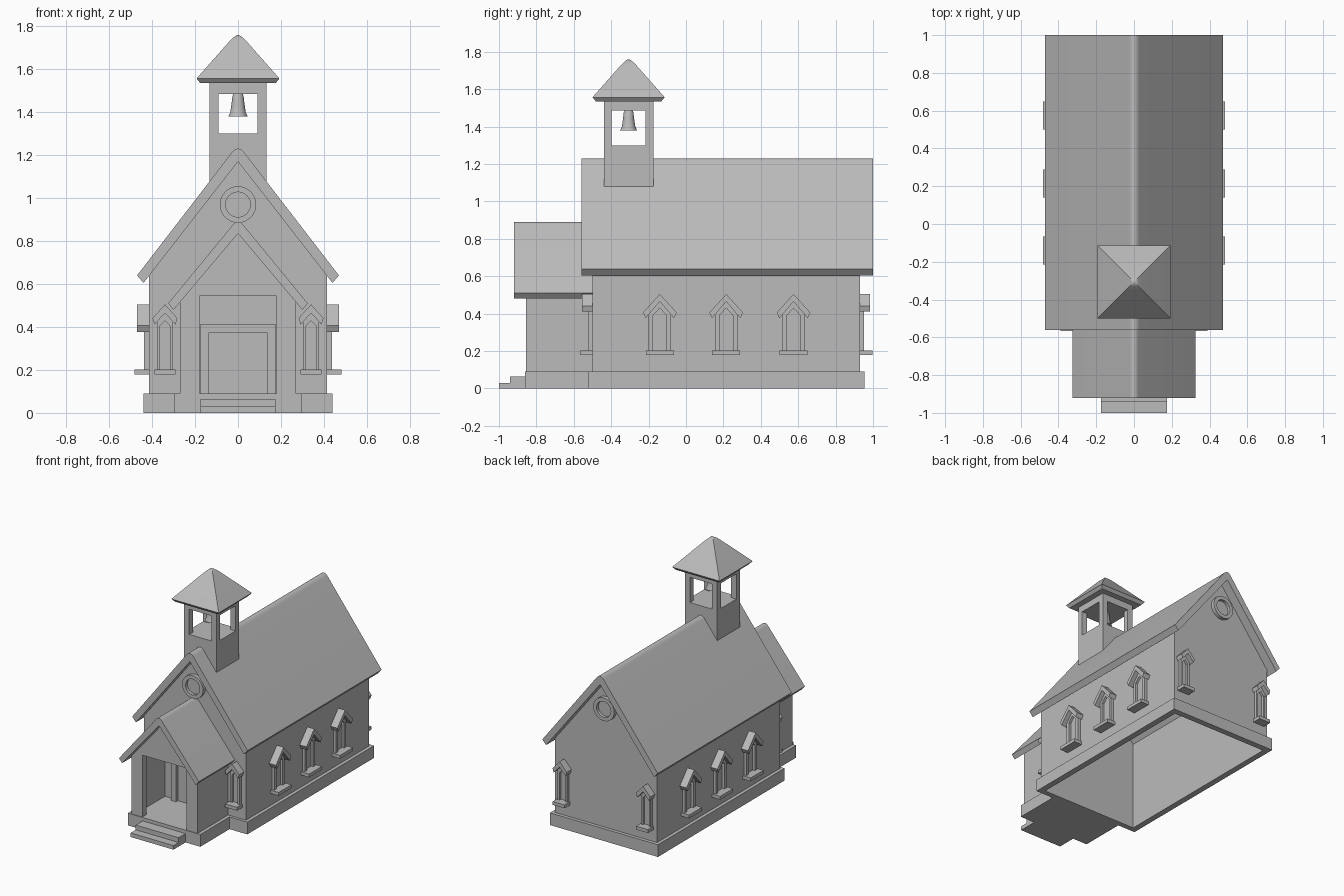
import bpy, bmesh, math
from mathutils import Matrix, Vector

if "Cube" in bpy.data.objects:
    bpy.data.objects.remove(bpy.data.objects["Cube"], do_unlink=True)

stone = bpy.data.materials.new("plain grey")
stone.use_nodes = True
GREY = (0.5, 0.5, 0.5, 1)
stone.diffuse_color = GREY
stone.node_tree.nodes["Principled BSDF"].inputs["Base Color"].default_value = GREY


def finish(name, bm, smooth=False):
    bmesh.ops.recalc_face_normals(bm, faces=bm.faces)
    mesh = bpy.data.meshes.new(name)
    bm.to_mesh(mesh)
    bm.free()
    mesh.materials.append(stone)
    obj = bpy.data.objects.new(name, mesh)
    bpy.context.collection.objects.link(obj)
    if smooth:
        bpy.ops.object.select_all(action="DESELECT")
        obj.select_set(True)
        bpy.context.view_layer.objects.active = obj
        bpy.ops.object.shade_smooth_by_angle(angle=math.radians(35))
    return obj


def prism(name, pts, y0, y1, place=Matrix(), smooth=False):
    """Extrude an (x, z) outline from y0 to y1."""
    bm = bmesh.new()
    a, b = [[bm.verts.new(place @ Vector((x, y, z))) for x, z in pts] for y in (y0, y1)]
    bm.faces.new(a)
    bm.faces.new(b)
    n = len(pts)
    for i in range(n):
        j = (i + 1) % n
        bm.faces.new((a[i], a[j], b[j], b[i]))
    return finish(name, bm, smooth)


def box(name, x0, x1, y0, y1, z0, z1, place=Matrix()):
    return prism(name, [(x0, z0), (x1, z0), (x1, z1), (x0, z1)], y0, y1, place)


def loft(name, loops, closed=False, smooth=True):
    """Skin a list of equal loops; closed joins the last to the first."""
    bm = bmesh.new()
    rows = [[bm.verts.new(p) for p in loop] for loop in loops]
    pairs = list(zip(rows, rows[1:])) + ([(rows[-1], rows[0])] if closed else [])
    n = len(rows[0])
    for a, b in pairs:
        for i in range(n):
            j = (i + 1) % n
            bm.faces.new((a[i], a[j], b[j], b[i]))
    if not closed:
        bm.faces.new(rows[0])
        bm.faces.new(rows[-1])
    return finish(name, bm, smooth)


def mirrored(half):
    """Complete a right-half outline that ends before the ridge."""
    return half + [(-x, z) for x, z in reversed(half)]


def gable_roof(name, eave, foot, peak, inner, r, y0, y1):
    """Thick pitched roof with a softly rounded ridge."""
    slope = (peak - eave[1]) / eave[0]
    ridge = []
    for k in range(9):
        t = k / 8
        x = r * (1 - 2 * t)
        ridge.append((x, peak - r * slope * ((1 - t) ** 2 + t ** 2)))
    pts = [foot, eave] + ridge + [(-eave[0], eave[1]), (-foot[0], foot[1]), (0, inner)]
    prism(name, pts, y0, y1, smooth=True)


# Main hall: hollow walls on a plinth
W, T = 0.415, 0.02
PITCH = 1.284


def under(x):
    return 1.175 - PITCH * x


for name, y0, y1 in (("front_wall", -0.5, -0.48), ("back_wall", 0.91, 0.93)):
    prism(name, [(-W, 0.05), (W, 0.05), (W, under(W)), (0, under(0)), (-W, under(W))], y0, y1)
for name, y0, y1 in (("front_plinth", -0.52, -0.48), ("back_plinth", 0.91, 0.955)):
    box(name, -0.44, 0.44, y0, y1, 0, 0.09)
for side, s in (("left", 1), ("right", -1)):
    a, b = s * (W - T), s * W
    prism(side + "_wall", [(a, 0.05), (b, 0.05), (b, under(W)), (a, under(W - T))], -0.5, 0.93)
    box(side + "_plinth", a, s * 0.44, -0.52, 0.955, 0, 0.09)
gable_roof("main_roof", (0.47, 0.64), (0.44, 0.605), 1.25, 1.17, 0.03, -0.56, 1.0)

# Porch: floor, open front, side walls, roof and steps
box("porch_floor", -0.295, 0.295, -0.86, -0.5, 0, 0.09)
P = 0.27
prism("porch_front", [(0.18, 0.09), (P, 0.09), (P, 0.52), (0, 0.84), (-P, 0.52), (-P, 0.09),
                      (-0.18, 0.09), (-0.18, 0.545), (0.18, 0.545)], -0.855, -0.81)
for side, s in (("left", 1), ("right", -1)):
    box(side + "_porch_wall", s * (P - 0.025), s * P, -0.855, -0.5, 0.09, 0.52)
gable_roof("porch_roof", (0.325, 0.51), (0.30, 0.48), 0.905, 0.835, 0.025, -0.92, -0.5)
box("upper_step", -0.175, 0.175, -0.94, -0.86, 0, 0.065)
box("lower_step", -0.175, 0.175, -1.0, -0.86, 0, 0.03)

# Door and its surround
prism("door_frame", [(0.135, 0.09), (0.175, 0.09), (0.175, 0.415), (-0.175, 0.415),
                     (-0.175, 0.09), (-0.135, 0.09), (-0.135, 0.375), (0.135, 0.375)], -0.53, -0.5)
box("door", -0.135, 0.135, -0.508, -0.5, 0.09, 0.375)


# Hooded lancet windows, built facing the front and turned to each wall
def window(name, place, w):
    h = w * 1.1
    prism(name + "_hood", [(w, 0.505 - h), (w * 0.84, 0.475 - h), (0, 0.465), (-w * 0.84, 0.475 - h),
                           (-w, 0.505 - h), (0, 0.505)], -0.055, 0, place)
    prism(name + "_frame", mirrored([(w * 0.4, 0.2), (w * 0.66, 0.2), (w * 0.66, 0.47 - h * 0.66),
                                     (0.001, 0.47)])
          [:4] + [(-w * 0.66, 0.47 - h * 0.66), (-w * 0.66, 0.2), (-w * 0.4, 0.2),
                  (-w * 0.4, 0.43 - h * 0.4), (0, 0.43), (w * 0.4, 0.43 - h * 0.4)], -0.022, 0, place)
    prism(name + "_pane", [(w * 0.4, 0.2), (w * 0.4, 0.43 - h * 0.4), (0, 0.43),
                           (-w * 0.4, 0.43 - h * 0.4), (-w * 0.4, 0.2)], -0.005, 0, place)
    box(name + "_sill", -w * 0.83, w * 0.83, -0.066, 0, 0.178, 0.203, place)


def on_wall(x, y, degrees):
    return Matrix.Translation((x, y, 0)) @ Matrix.Rotation(math.radians(degrees), 4, "Z")


for side, s in (("left", 1), ("right", -1)):
    for i, y in enumerate((-0.14, 0.215, 0.575)):
        window(f"{side}_window_{i + 1}", on_wall(s * W, y, s * 90), 0.09)
    window(side + "_front_window", on_wall(s * 0.34, -0.5, 0), 0.058)
    window(side + "_back_window", on_wall(s * 0.34, 0.93, 180), 0.058)


# Round gable windows
def circle(r, y, z, n=32):
    return [(r * math.cos(k * math.tau / n), y, z + r * math.sin(k * math.tau / n)) for k in range(n)]


for name, y, d in (("front", -0.5, -1), ("back", 0.93, 1)):
    out = y + d * 0.028
    loft(name + "_round_frame", [circle(r, v, 0.97) for r, v in
                                 ((0.085, y), (0.085, out), (0.058, out), (0.058, y))], closed=True)
    loft(name + "_round_pane", [circle(0.06, y, 0.97), circle(0.06, y + d * 0.006, 0.97)])

# Bell tower
C = -0.307
box("tower_base", -0.132, 0.132, C - 0.132, C + 0.132, 1.05, 1.3)
box("tower_head", -0.132, 0.132, C - 0.132, C + 0.132, 1.485, 1.545)
for sx in (-1, 1):
    for sy in (-1, 1):
        box("tower_post", sx * 0.09, sx * 0.132, C + sy * 0.09, C + sy * 0.132, 1.3, 1.485)

# Pyramid cap with a softened tip
loft("tower_roof", [[(h * a, C + h * b, z) for a, b in ((-1, -1), (1, -1), (1, 1), (-1, 1))]
                    for h, z in ((0.175, 1.535), (0.193, 1.557), (0.04, 1.73), (0.022, 1.748),
                                 (0.009, 1.757), (0.001, 1.76))])

# Bell
loft("bell", [[(r * math.cos(k * math.tau / 24), C + r * math.sin(k * math.tau / 24), z) for k in range(24)]
              for r, z in ((0.045, 1.38), (0.036, 1.4), (0.03, 1.44), (0.026, 1.475), (0.02, 1.49))])
